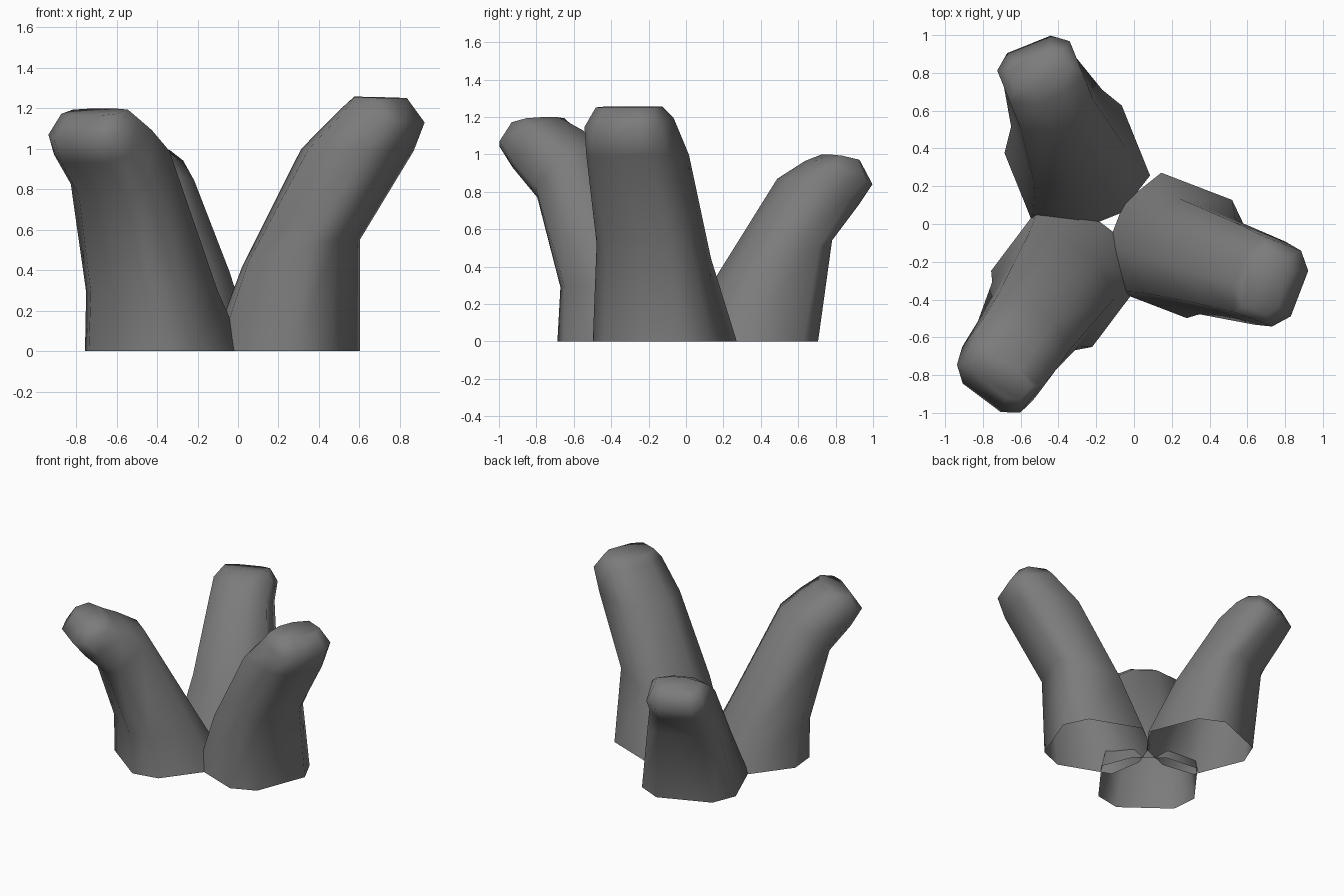
import bpy, bmesh, math

cube = bpy.data.objects.get("Cube")
if cube:
    bpy.data.objects.remove(cube, do_unlink=True)

# One dull grey for all stalks
grey = bpy.data.materials.new("stone_grey")
grey.use_nodes = True
colour = (0.2, 0.2, 0.2, 1)
grey.diffuse_color = colour
grey.node_tree.nodes["Principled BSDF"].inputs["Base Color"].default_value = colour

# Chamfered cross-section: (inner-to-outer fraction, sideways fraction)
HALF = [(1, 0.6), (0.79, 1), (0.19, 1), (0, 0.35)]
SECTION = HALF + [(s, -t) for s, t in reversed(HALF)]


def stalk(name, degrees, rings):
    """Loft rings of (inner reach, inner z, outer reach, outer z, side shift, half width)."""
    a = math.radians(degrees)
    bm = bmesh.new()
    loops = []
    for u0, z0, u1, z1, side, half in rings:
        loop = []
        for s, t in SECTION:
            u, v = u0 + (u1 - u0) * s, side + half * t
            loop.append(bm.verts.new((u * math.cos(a) - v * math.sin(a),
                                      u * math.sin(a) + v * math.cos(a),
                                      z0 + (z1 - z0) * s)))
        loops.append(loop)
    n = len(SECTION)
    for low, high in zip(loops, loops[1:]):
        for i in range(n):
            j = (i + 1) % n
            bm.faces.new((low[i], low[j], high[j], high[i]))
    bm.faces.new(loops[-1])  # rounded tip; the foot stays open
    for f in bm.faces:
        f.smooth = True
    mesh = bpy.data.meshes.new(name)
    bm.to_mesh(mesh)
    bm.free()
    mesh.materials.append(grey)
    bpy.context.collection.objects.link(bpy.data.objects.new(name, mesh))


# Tall stalk on the left
stalk("left_stalk", -21, [
    (-0.09, 0, 0.58, 0, -0.03, 0.335),
    (0.08, 0.42, 0.605, 0.55, -0.055, 0.267),
    (0.38, 1.0, 0.89, 0.99, -0.035, 0.235),
    (0.60, 1.21, 0.95, 1.13, -0.03, 0.215),
    (0.65, 1.257, 0.87, 1.25, -0.035, 0.165)])

# Stalk leaning to the front right
stalk("front_right_stalk", 233, [
    (0.10, 0, 0.80, 0, -0.12, 0.335),
    (0.27, 0.3, 0.81, 0.29, -0.13, 0.285),
    (0.68, 1.04, 0.97, 0.77, -0.11, 0.24),
    (0.83, 1.13, 1.13, 0.93, -0.10, 0.235),
    (0.93, 1.18, 1.22, 1.04, -0.09, 0.21),
    (0.98, 1.2, 1.14, 1.165, -0.09, 0.17)])

# Short stalk leaning to the back
stalk("back_stalk", 112, [
    (0.08, 0, 0.745, 0, 0.16, 0.335),
    (0.28, 0.36, 0.84, 0.54, 0.15, 0.26),
    (0.62, 0.87, 1.01, 0.73, 0.16, 0.207),
    (0.78, 0.965, 1.09, 0.84, 0.16, 0.207),
    (0.87, 1.0, 1.03, 0.965, 0.16, 0.16)])
